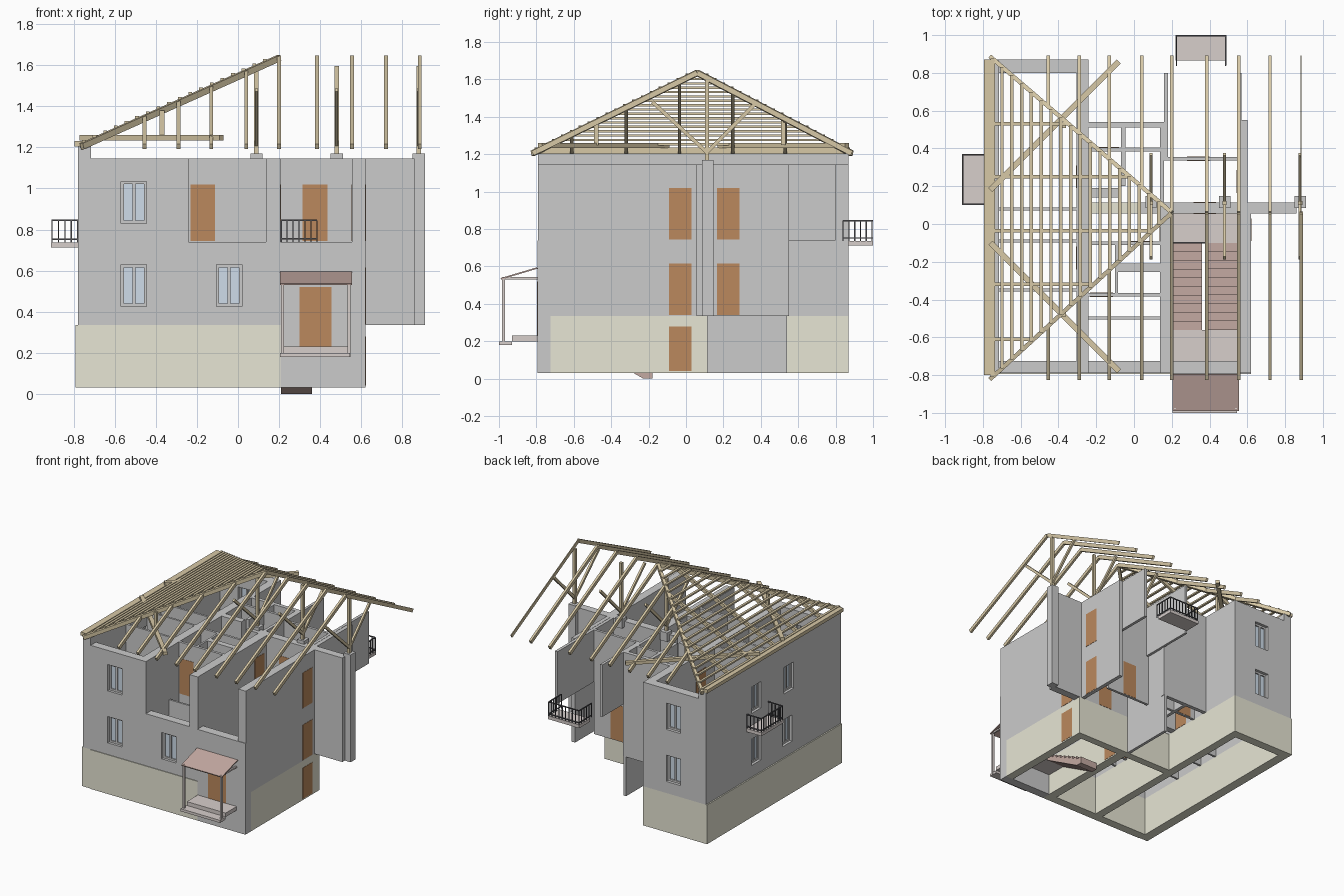
import bpy, bmesh
from mathutils import Vector

if "Cube" in bpy.data.objects:
    bpy.data.objects.remove(bpy.data.objects["Cube"])


def material(name, c):
    m = bpy.data.materials.new(name)
    m.diffuse_color = (*c, 1)
    m.use_nodes = True
    m.node_tree.nodes["Principled BSDF"].inputs["Base Color"].default_value = m.diffuse_color
    return m


CREAM = material("cream_render", (0.80, 0.79, 0.66))
BROWN = material("door_wood", (0.50, 0.25, 0.11))
TIMBER = material("roof_timber", (0.68, 0.58, 0.38))
WHITE = material("window_frame", (0.85, 0.88, 0.86))
GLASS = material("window_glass", (0.62, 0.72, 0.82))
STAIR = material("stair_concrete", (0.55, 0.40, 0.36))
SLAB = material("slab_concrete", (0.68, 0.62, 0.60))
IRON = material("railing_iron", (0.10, 0.10, 0.11))


def finish(name, bm, mat=None):
    bmesh.ops.recalc_face_normals(bm, faces=bm.faces)
    me = bpy.data.meshes.new(name)
    bm.to_mesh(me)
    bm.free()
    ob = bpy.data.objects.new(name, me)
    bpy.context.collection.objects.link(ob)
    if mat:
        me.materials.append(mat)
    return ob


def add_beam(bm, p, q, w, h):
    p, q = Vector(p), Vector(q)
    d = (q - p).normalized()
    s = d.cross(Vector((0, 0, 1)))
    s = s.normalized() if s.length > 1e-4 else Vector((1, 0, 0))
    u = s.cross(d)
    ends = [[bm.verts.new(e + s * a * w / 2 + u * b * h / 2)
             for a, b in ((-1, -1), (1, -1), (1, 1), (-1, 1))] for e in (p, q)]
    for e in ends:
        bm.faces.new(e)
    for i in range(4):
        j = (i + 1) % 4
        bm.faces.new((ends[0][i], ends[0][j], ends[1][j], ends[1][i]))


def beams(name, items, mat=TIMBER):
    bm = bmesh.new()
    for it in items:
        add_beam(bm, *it)
    return finish(name, bm, mat)


def box(name, x0, x1, y0, y1, z0, z1, mat=None):
    zm, ym = (z0 + z1) / 2, (y0 + y1) / 2
    return beams(name, [((x0, ym, zm), (x1, ym, zm), y1 - y0, z1 - z0)], mat)


def wall(name, axis, u0, u1, v0, v1, z0, z1, holes=(), mat=None):
    """Wall along axis with openings (ua, ub, za, zb, kind), filled by doors or windows."""
    P = lambda u, v, z: Vector((u, v, z) if axis == "x" else (v, u, z))
    us = sorted({u0, u1, *[u for h in holes for u in h[:2]]})
    zs = sorted({z0, z1, *[z for h in holes for z in h[2:4]]})
    bm = bmesh.new()
    g = [[bm.verts.new(P(u, v0, z)) for z in zs] for u in us]
    for i in range(len(us) - 1):
        for j in range(len(zs) - 1):
            cu, cz = (us[i] + us[i + 1]) / 2, (zs[j] + zs[j + 1]) / 2
            if not any(h[0] < cu < h[1] and h[2] < cz < h[3] for h in holes):
                bm.faces.new((g[i][j], g[i + 1][j], g[i + 1][j + 1], g[i][j + 1]))
    ext = bmesh.ops.extrude_face_region(bm, geom=bm.faces[:], use_keep_orig=True)["geom"]
    bmesh.ops.translate(bm, vec=P(0, v1 - v0, 0), verts=[e for e in ext if isinstance(e, bmesh.types.BMVert)])
    bmesh.ops.delete(bm, geom=[v for v in bm.verts if not v.link_faces], context="VERTS")
    finish(name, bm, mat)
    vm, t = (v0 + v1) / 2, v1 - v0
    for a, b, za, zb, kind in holes:
        zm, m = (za + zb) / 2, (a + b) / 2
        if kind == "door":
            beams(name + "_door", [(P(a, vm, zm), P(b, vm, zm), t + 0.004, zb - za)], BROWN)
        elif kind == "win":
            f, d = 0.014, 0.025
            bars = [(P(a, vm, z), P(b, vm, z), d, f) for z in (za + f / 2, zb - f / 2)]
            bars += [(P(u - f / 2, vm, zm), P(u + f / 2, vm, zm), d, zb - za) for u in (a + f / 2, m, b - f / 2)]
            beams(name + "_window_frame", bars, WHITE)
            beams(name + "_window_glass", [(P(a, vm, zm), P(b, vm, zm), 0.006, zb - za)], GLASS)


def opening(c, floor, kind="door", w=0.12):
    z = (0.335, 0.74)[floor]
    return (c - w / 2, c + w / 2, z + (0.09 if kind == "win" else 0.005), z + (0.295 if kind == "win" else 0.28), kind)


B, F, T = 0.03, 0.335, 1.145   # base, ground floor, wall top

# Cream plinth walls
wall("plinth_left", "y", -0.79, 0.87, -0.79, -0.715, B, F, mat=CREAM)
wall("plinth_front", "x", -0.715, 0.207, -0.795, -0.725, B, F, mat=CREAM)
wall("plinth_back", "x", -0.715, -0.24, 0.80, 0.87, B, F, mat=CREAM)
wall("plinth_inner", "y", -0.725, 0.80, -0.305, -0.24, B, F, mat=CREAM)
wall("plinth_stair", "y", -0.725, 0.115, 0.137, 0.207, B, F, [(-0.09, 0.03, 0.04, 0.28, "door")], CREAM)
wall("plinth_right", "y", -0.725, 0.115, 0.555, 0.62, B, F, [(-0.09, 0.03, 0.04, 0.28, "door")], CREAM)
wall("plinth_cross", "x", -0.24, 0.555, 0.055, 0.115, B, F, mat=CREAM)

# Outer walls
wall("left_wall", "y", -0.79, 0.87, -0.78, -0.715, F, 1.205,
     [opening(0.25, 1, "win"), opening(-0.15, 1, "win"), opening(0.25, 0, "win"), opening(-0.13, 0, "win")])
wall("front_wall_upper", "x", -0.715, -0.24, -0.79, -0.725, 0.74, T, [opening(-0.507, 1, "win", 0.125)])
wall("front_wall_lower", "x", -0.715, 0.207, -0.79, -0.725, F, 0.74,
     [opening(-0.507, 0, "win", 0.125), opening(-0.043, 0, "win", 0.125)])
wall("entrance_wall", "x", 0.207, 0.62, -0.795, -0.725, B, 0.74, [(0.30, 0.455, 0.23, 0.52, "door")])
wall("back_wall", "x", -0.715, -0.24, 0.80, 0.87, F, T, [opening(-0.5, 0, "win"), opening(-0.5, 1, "win")])
wall("right_wall_lower", "y", -0.725, 0.115, 0.555, 0.62, F, 0.74, [opening(-0.03, 0)])
wall("right_wall_upper", "y", -0.79, 0.115, 0.555, 0.62, 0.74, T, [opening(-0.03, 1)])
wall("right_fin_wall", "x", 0.62, 0.86, 0.055, 0.115, F, T)
wall("rear_side_wall", "y", 0.115, 0.55, 0.57, 0.60, F, T, [opening(0.225, 0), opening(0.225, 1)])
wall("rear_side_lining", "y", 0.115, 0.80, 0.545, 0.568, 0.74, T, [opening(0.225, 1)])

# Inner bearing walls
wall("inner_wall", "y", -0.725, 0.80, -0.305, -0.24, F, T,
     [opening(c, f) for c in (-0.18, 0.25) for f in (0, 1)])
wall("stair_wall_lower", "y", -0.725, 0.115, 0.137, 0.207, F, 0.74, [opening(-0.03, 0)])
wall("stair_wall_upper", "y", -0.79, 0.115, 0.137, 0.207, 0.74, T, [opening(-0.03, 1)])
wall("cross_wall", "x", 0.207, 0.555, 0.055, 0.115, F, T, [opening(0.375, 0), opening(0.375, 1)])
wall("cross_wall_stub", "x", 0.03, 0.137, 0.055, 0.115, F, T)

# Thin partitions
wall("partition_rear", "x", -0.24, 0.165, 0.51, 0.54, F, T)
wall("partition_rear_side", "y", 0.35, 0.80, 0.16, 0.18, 0.74, T)
wall("partition_rear_base", "y", 0.115, 0.54, 0.137, 0.16, B, T)
wall("partition_loggia", "x", 0.16, 0.545, 0.335, 0.355, F, T, [opening(0.34, 0)])
wall("partition_bath", "x", -0.24, 0.137, 0.385, 0.405, F, T, [opening(-0.14, 0), opening(-0.14, 1)])
wall("partition_bath_side", "y", 0.20, 0.51, -0.07, -0.045, F, T)
wall("partition_hall", "x", -0.24, -0.07, 0.14, 0.19, F, T)
wall("partition_middle", "x", -0.24, 0.137, -0.11, -0.092, F, T, [opening(0.04, 0), opening(0.04, 1)])
wall("partition_kitchen", "x", -0.10, 0.137, -0.255, -0.21, F, T)
wall("partition_kitchen_side", "y", -0.38, -0.11, -0.10, -0.085, F, T)
wall("partition_front", "x", -0.24, 0.137, -0.385, -0.365, F, T, [opening(-0.172, 0), opening(-0.172, 1)])
wall("partition_front_low", "x", -0.24, 0.137, -0.505, -0.49, F, 0.74)
for y in (0.08, -0.09, -0.35):
    wall("partition_left_room", "x", -0.715, -0.305, y - 0.008, y + 0.008, F, T)

# Stair flights and landings


def flight(x0, x1, y0, z0, y1, z1, n):
    dy, dz = (y1 - y0) / n, (z1 - z0) / n
    pts = []
    for i in range(n):
        pts += [(y0 + i * dy, z0 + i * dz), (y0 + i * dy, z0 + (i + 1) * dz)]
    pts += [(y1, z1), (y1, z1 - 0.03), (y0 + dy, z0 - 0.03), (y0, z0 - 0.03)]
    bm = bmesh.new()
    face = bm.faces.new([bm.verts.new((x0, y, z)) for y, z in pts])
    ext = bmesh.ops.extrude_face_region(bm, geom=[face], use_keep_orig=True)["geom"]
    bmesh.ops.translate(bm, vec=(x1 - x0, 0, 0), verts=[e for e in ext if isinstance(e, bmesh.types.BMVert)])
    finish("stair_flight", bm, STAIR)


flight(0.21, 0.36, -0.18, 0.03, -0.56, 0.22, 8)
flight(0.395, 0.545, -0.56, 0.22, -0.28, 0.335, 6)
flight(0.21, 0.36, -0.10, 0.335, -0.56, 0.54, 10)
flight(0.395, 0.545, -0.56, 0.54, -0.10, 0.74, 10)
for z in (0.22, 0.54):
    box("half_landing", 0.207, 0.555, -0.725, -0.56, z - 0.025, z, SLAB)
for z in (0.335, 0.74):
    box("floor_landing", 0.207, 0.555, -0.10, 0.055, z - 0.025, z, SLAB)

# Entrance porch
box("porch_platform", 0.21, 0.545, -0.93, -0.795, 0.20, 0.23, SLAB)
box("porch_step", 0.205, 0.545, -1.0, -0.93, 0.18, 0.20, SLAB)
beams("porch_canopy", [((0.38, -0.99, 0.534), (0.38, -0.795, 0.592), 0.35, 0.008)], STAIR)
bars = []
for x in (0.217, 0.54):
    bars += [((x, -0.975, 0.18), (x, -0.975, 0.535), 0.016, 0.016), ((x, -0.98, 0.537), (x, -0.795, 0.537), 0.012, 0.012)]
beams("porch_posts", bars, SLAB)


# Railings and balconies
def railing(name, path, z0, z1):
    bars = []
    for p, q in zip(path, path[1:]):
        p, q = Vector(p), Vector(q)
        for z in (z0 + 0.015, z1):
            bars.append(((*p, z), (*q, z), 0.007, 0.007))
        n = max(1, round((q - p).length / 0.03))
        for i in range(n + 1):
            c = p.lerp(q, i / n)
            bars.append(((*c, z0), (*c, z1), 0.006, 0.006))
    beams(name, bars, IRON)


box("left_balcony_slab", -0.91, -0.78, 0.10, 0.37, 0.712, 0.737, SLAB)
railing("left_balcony_railing", [(-0.78, 0.105), (-0.905, 0.105), (-0.905, 0.365), (-0.78, 0.365)], 0.737, 0.845)
box("back_balcony_slab", 0.22, 0.49, 0.865, 1.0, 0.712, 0.737, SLAB)
railing("back_balcony_railing", [(0.225, 0.84), (0.225, 0.995), (0.485, 0.995), (0.485, 0.84)], 0.737, 0.845)
railing("stair_railing", [(0.21, -0.10), (0.385, -0.10)], 0.74, 0.845)

# Roof: ridge line, eaves and hip
YR, ZR, ZE, XH, XE = 0.06, 1.635, 1.205, 0.2, -0.76
EAVES = (-0.82, 0.885)
rafters, jacks, hips = [], [], []
for ye in EAVES:
    for x in (0.2, 0.385, 0.555, 0.72, 0.885):
        w = 0.006 if (x > 0.8 and ye > 0) else 0.018
        rafters.append(((x, ye, ZE), (x, YR, ZR), w, 0.028))
    for x in (-0.455, -0.29, -0.13, 0.04):
        t = (x - XE) / (XH - XE)
        jacks.append(((x, ye, ZE), (x, ye + (YR - ye) * t, ZE + (ZR - ZE) * t), 0.018, 0.028))
    hips.append(((XE, ye, ZE), (XH, YR, ZR), 0.022, 0.03))
for y in (0.53, 0.25, -0.035, -0.32, -0.61):
    ye = EAVES[y > YR]
    t = (y - ye) / (YR - ye)
    jacks.append(((XE, y, ZE), (XE + (XH - XE) * t, y, ZE + (ZR - ZE) * t), 0.018, 0.028))
beams("common_rafters", rafters)
beams("jack_rafters", jacks)
beams("hip_rafters", hips)
battens = []
for i in range(18):
    t = 0.01 + i * 0.054
    x, z = XE + (XH - XE) * t, ZE + (ZR - ZE) * t + 0.021
    ya, yb = [ye + (YR - ye) * t for ye in EAVES]
    battens.append(((x, ya, z), (x, yb, z), 0.018, 0.012))
beams("hip_battens", battens)

# Roof supports: wall plate, corner ties, posts on piers with braces
box("wall_plate", -0.795, -0.735, -0.80, 0.87, 1.205, 1.232, TIMBER)
beams("corner_ties", [((-0.76, 0.18, 1.247), (-0.08, 0.86, 1.247), 0.03, 0.025),
                      ((-0.76, -0.10, 1.247), (-0.08, -0.78, 1.247), 0.03, 0.025)])
beams("tie_posts", [((-0.37, y, 1.25), (-0.37, y, 1.38), 0.022, 0.022) for y in (0.52, -0.48)])
posts = []
for x, top in ((0.09, 1.575), (0.48, 1.595), (0.88, 1.595)):
    box("post_pier", x - 0.03, min(x + 0.03, 0.91), 0.085, 0.147, 1.10 if x < 0.8 else F, 1.17)
    posts.append(((x, 0.112, 1.17), (x, 0.112, top), 0.022, 0.022))
    for y, z in ((-0.18, 1.48), (0.37, 1.47)):
        posts.append(((x, 0.112, 1.21), (x, y, z), 0.016, 0.02))
beams("posts_and_braces", posts)
